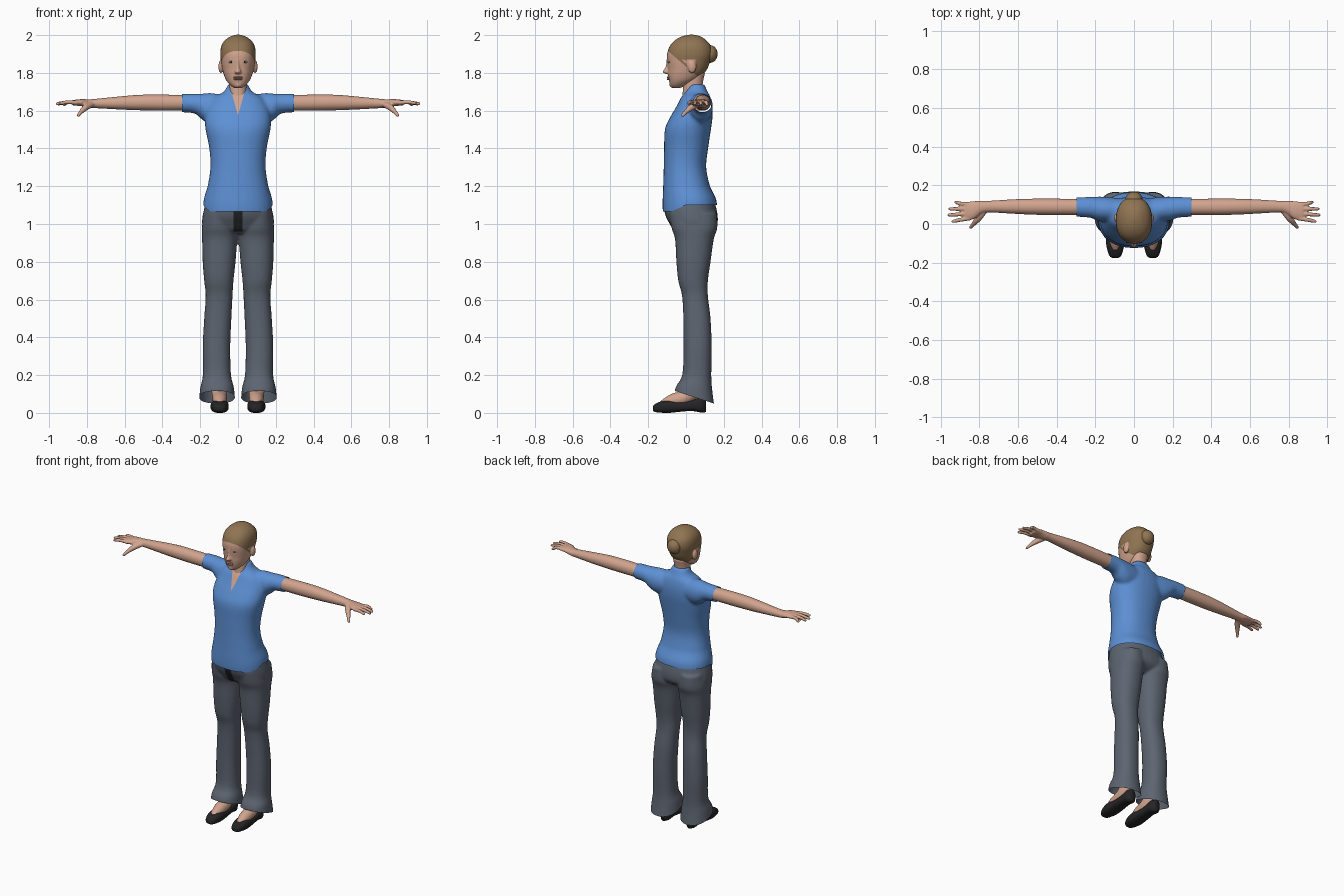
import bpy, bmesh, math
from mathutils import Vector, Matrix

cube = bpy.data.objects.get("Cube")
if cube:
    bpy.data.objects.remove(cube, do_unlink=True)


def material(name, rgb):
    mat = bpy.data.materials.new(name)
    mat.use_nodes = True
    colour = (*rgb, 1)
    mat.diffuse_color = colour
    shader = next(n for n in mat.node_tree.nodes if n.type == "BSDF_PRINCIPLED")
    shader.inputs["Base Color"].default_value = colour
    shader.inputs["Roughness"].default_value = 0.8
    return mat


SKIN = material("skin", (0.64, 0.37, 0.27))
SHIRT = material("blue shirt", (0.11, 0.28, 0.66))
TROUSERS = material("slate trousers", (0.11, 0.13, 0.165))
HAIR = material("light brown hair", (0.28, 0.175, 0.085))
BLACK = material("black leather", (0.018, 0.018, 0.02))
LIPS = material("lip pink", (0.5, 0.23, 0.18))
EYE = material("eye white", (0.5, 0.48, 0.46))


def spline(rows, steps=4):
    """Smoothly interpolate profile rows."""
    out = []
    for i in range(len(rows) - 1):
        a, b = rows[max(i - 1, 0)], rows[i]
        c, d = rows[i + 1], rows[min(i + 2, len(rows) - 1)]
        for k in range(steps):
            t = k / steps
            out.append([q + 0.5 * t * (r - p + t * (2 * p - 5 * q + 4 * r - s
                        + t * (3 * (q - r) + s - p)))
                        for p, q, r, s in zip(a, b, c, d)])
    return out + [rows[-1]]


def skin_rings(bm, rings):
    """Bridge rings of points and close both ends."""
    loops = [[bm.verts.new(p) for p in ring] for ring in rings]
    n = len(loops[0])
    for lo, hi in zip(loops, loops[1:]):
        for j in range(n):
            k = (j + 1) % n
            bm.faces.new((lo[j], lo[k], hi[k], hi[j]))
    bm.faces.new(loops[0])
    bm.faces.new(loops[-1])


def loft(bm, rows, axis="z", side=1, power=2.25, n=32):
    """Rows: position on the axis, then the bounds in the other two axes."""
    order = {"z": (1, 2, 0), "x": (0, 1, 2), "y": (1, 0, 2)}[axis]
    rings = []
    for t, a0, a1, b0, b1 in spline(rows):
        ring = []
        for j in range(n):
            ang = math.tau * j / n
            c, s = math.cos(ang), math.sin(ang)
            u = math.copysign(abs(c) ** (2 / power), c)
            v = math.copysign(abs(s) ** (2 / power), s)
            xyz = (t, (a0 + a1 + (a1 - a0) * u) / 2, (b0 + b1 + (b1 - b0) * v) / 2)
            p = Vector([xyz[o] for o in order])
            p.x *= side
            ring.append(p)
        rings.append(ring)
    skin_rings(bm, rings)


def tube(bm, rows, side=1, n=14):
    """Round tapering tube through rows of x, y, z, radius."""
    rows = spline(rows)
    pts = [Vector((r[0] * side, r[1], r[2])) for r in rows]
    rings = []
    for i, p in enumerate(pts):
        turn = (pts[min(i + 1, len(pts) - 1)] - pts[max(i - 1, 0)]).to_track_quat("Z", "Y")
        rings.append([p + turn @ Vector((math.cos(math.tau * j / n), math.sin(math.tau * j / n), 0))
                      * rows[i][3] for j in range(n)])
    skin_rings(bm, rings)


def ball(bm, centre, size):
    place = Matrix.Translation(centre) @ Matrix.Diagonal((*size, 1))
    bmesh.ops.create_uvsphere(bm, u_segments=20, v_segments=12, radius=1, matrix=place)


def finish(name, bm, mats, voxel=0, smooth=0):
    """Make the object; with a voxel size, fuse its pieces into one skin."""
    bmesh.ops.recalc_face_normals(bm, faces=bm.faces)
    mesh = bpy.data.meshes.new(name)
    bm.to_mesh(mesh)
    bm.free()
    ob = bpy.data.objects.new(name, mesh)
    bpy.context.scene.collection.objects.link(ob)
    if voxel:
        fuse = ob.modifiers.new("fuse", "REMESH")
        fuse.mode, fuse.voxel_size = "VOXEL", voxel
        relax = ob.modifiers.new("relax", "SMOOTH")
        relax.factor, relax.iterations = 0.5, smooth
        graph = bpy.context.evaluated_depsgraph_get()
        ob.data = bpy.data.meshes.new_from_object(ob.evaluated_get(graph))
        ob.modifiers.clear()
    ob.data.materials.clear()
    for mat in mats:
        ob.data.materials.append(mat)
    ob.data.shade_smooth()
    return ob


def edit(ob, cuts, rule=None, move=None):
    """Cut along planes (point, normal, trim below), then colour by a rule."""
    bm = bmesh.new()
    bm.from_mesh(ob.data)
    for point, normal, trim in cuts:
        geom = bm.verts[:] + bm.edges[:] + bm.faces[:]
        bmesh.ops.bisect_plane(bm, geom=geom, dist=1e-5, plane_co=point,
                               plane_no=Vector(normal).normalized(), clear_inner=trim)
    for f in bm.faces:
        f.material_index = int(bool(rule and rule(f.calc_center_median())))
    for v in bm.verts:
        if move:
            move(v.co)
    bm.to_mesh(ob.data)
    bm.free()
    ob.data.shade_smooth()


# Shirt: torso and short sleeves fused, V neck coloured as skin
bm = bmesh.new()
loft(bm, [(z, -w, w, f, b) for z, w, f, b in (
    (1.02, .185, -.115, .163), (1.07, .184, -.123, .164), (1.12, .179, -.124, .156),
    (1.2, .161, -.121, .127), (1.3, .146, -.118, .107), (1.4, .152, -.116, .117),
    (1.5, .172, -.112, .132), (1.56, .175, -.087, .14), (1.62, .16, -.052, .14),
    (1.67, .13, -.026, .13), (1.7, .076, -.006, .115), (1.74, .053, .012, .097))])
for side in (1, -1):
    loft(bm, [(.05, .0, .13, 1.54, 1.68), (.14, .012, .14, 1.53, 1.693), (.19, .018, .142, 1.552, 1.69),
              (.23, .033, .14, 1.585, 1.69), (.32, .038, .138, 1.592, 1.689)], "x", side, 2)
shirt = finish("shirt", bm, [SHIRT, SKIN], 0.009, 6)
neck_tip = (0, 0, 1.575)


def raise_hem(co):
    if co.z < 1.2:
        lift = 0.036 * min(max((co.y + 0.08) / 0.08, 0), 1)
        co.z += lift * (1.2 - co.z) / 0.135


edit(shirt, [((0, 0, 1.065), (0, 0, 1), True), ((.297, 0, 0), (-1, 0, 0), True),
             ((-.297, 0, 0), (1, 0, 0), True),
             (neck_tip, (1, 0, -.28), False), (neck_tip, (-1, 0, -.28), False)],
     lambda c: c.y < .05 and abs(c.x) < .28 * (c.z - neck_tip[2]), raise_hem)

# Trousers: hips and flared legs fused, with a dark fly
bm = bmesh.new()
loft(bm, [(z, -w, w, f, b) for z, w, f, b in (
    (1.14, .163, -.11, .14), (1.09, .177, -.117, .159), (1.04, .188, -.107, .168),
    (1.0, .189, -.086, .165), (.97, .16, -.068, .14), (.95, .1, -.04, .1))])
for side in (1, -1):
    loft(bm, [(1.06, .012, .18, -.09, .163), (.98, .001, .191, -.077, .166), (.92, .004, .19, -.058, .147),
              (.8, .013, .187, -.051, .13), (.7, .024, .179, -.041, .116), (.62, .029, .171, -.021, .116),
              (.5, .035, .179, -.014, .13), (.35, .041, .187, -.013, .136), (.2, .037, .186, -.02, .134),
              (.13, .021, .2, -.057, .138), (.02, .012, .211, -.07, .152)], "z", side)
trousers = finish("trousers", bm, [TROUSERS, BLACK], 0.008, 4)
edit(trousers, [((0, -.065, .118), (0, .322, 1), True),
                ((.024, 0, 0), (1, 0, 0), False), ((-.024, 0, 0), (1, 0, 0), False),
                ((0, 0, .96), (0, 0, 1), False), ((0, 0, 1.08), (0, 0, 1), False)],
     lambda c: c.y < 0 and abs(c.x) < .024 and .96 < c.z < 1.08)

# Arms with hands
for side, name in ((1, "left_arm"), (-1, "right_arm")):
    bm = bmesh.new()
    loft(bm, [(.25, .046, .13, 1.6, 1.682), (.4, .046, .131, 1.6, 1.685), (.52, .048, .131, 1.602, 1.684),
              (.62, .053, .128, 1.606, 1.676), (.75, .06, .12, 1.613, 1.663), (.79, .053, .12, 1.616, 1.66),
              (.83, .025, .118, 1.624, 1.661), (.875, .018, .114, 1.628, 1.656)], "x", side, 2.1)
    for base, tip, reach, drop in ((.029, .014, .945, 0), (.054, .047, .965, .003),
                                   (.078, .078, .96, .004), (.1, .112, .93, .008)):
        tube(bm, [(.85, base, 1.642, .011), (.9, (base + tip) / 2, 1.645, .0105),
                  (reach - .01, tip, 1.64 - drop, .0085), (reach, tip, 1.638 - drop, .004)], side)
    tube(bm, [(.77, .07, 1.635, .014), (.805, .03, 1.618, .017), (.832, -.002, 1.592, .011),
              (.845, -.018, 1.575, .0085), (.849, -.023, 1.57, .004)], side)
    finish(name, bm, [SKIN], 0.0045, 3)

# Neck
bm = bmesh.new()
loft(bm, [(1.6, -.06, .06, .0, .1), (1.66, -.052, .052, -.018, .092), (1.7, -.047, .047, -.017, .087),
          (1.74, -.047, .047, -.013, .088), (1.8, -.052, .052, .0, .1)])
finish("neck", bm, [SKIN])

# Head: skull, nose, chin and ears fused; hair coloured above the hairline
bm = bmesh.new()
loft(bm, [(z, -w, w, f, b) for z, w, f, b in (
    (1.72, .02, -.072, -.03), (1.735, .041, -.083, .0), (1.76, .062, -.09, .05),
    (1.79, .075, -.095, .088), (1.82, .083, -.096, .112), (1.86, .09, -.1, .128),
    (1.9, .094, -.1, .139), (1.94, .089, -.087, .133), (1.97, .072, -.062, .11),
    (1.992, .042, -.025, .08), (2.002, .012, .015, .045))])
loft(bm, [(1.872, -.007, .007, -.103, -.06), (1.83, -.01, .01, -.109, -.06),
          (1.806, -.018, .018, -.123, -.06), (1.795, -.013, .013, -.11, -.06)])
ball(bm, (0, -.07, 1.737), (.02, .018, .016))
for side in (1, -1):
    ball(bm, (.09 * side, .032, 1.833), (.014, .022, .034))
head = finish("head", bm, [SKIN, HAIR], 0.0045, 3)
slant = Vector((0, .86, 1))
brow = Vector((0, -.09, 1.911))
edit(head, [(brow, slant, False), ((0, 0, 1.785), (0, 0, 1), False)],
     lambda c: (c - brow).dot(slant) > 0 and c.z > 1.785
     and not (abs(c.x) > .088 and c.z < 1.868 and c.y < .056))

# Hair bun
bm = bmesh.new()
ball(bm, (0, .127, 1.9), (.045, .04, .047))
finish("hair_bun", bm, [HAIR])

# Mouth and eyes
bm = bmesh.new()
for height in (1.776, 1.767):
    ball(bm, (0, -.09, height), (.025, .012, .006))
finish("lips", bm, [LIPS])
for side, word in ((1, "left"), (-1, "right")):
    for part, mat, front, size in (("eye", EYE, -.089, (.015, .007, .006)),
                                   ("iris", BLACK, -.0935, (.005, .004, .005))):
        bm = bmesh.new()
        ball(bm, (.036 * side, front, 1.858), size)
        finish(f"{word}_{part}", bm, [mat])

# Feet and slip-on shoes
for side, word in ((1, "left"), (-1, "right")):
    bm = bmesh.new()
    tube(bm, [(.097, -.13, .042, .02), (.097, -.07, .064, .036), (.097, .0, .085, .04),
              (.1, .04, .13, .04), (.105, .055, .25, .035)], side, 20)
    finish(f"{word}_foot", bm, [SKIN])
    bm = bmesh.new()
    loft(bm, [(y, .097 - w, .097 + w, lo, hi) for y, w, lo, hi in (
        (-.176, .014, .012, .032), (-.165, .03, .005, .046), (-.13, .042, .001, .062),
        (-.09, .048, 0, .068), (-.03, .044, .006, .06), (.03, .039, .01, .068),
        (.08, .037, .002, .085), (.105, .02, .004, .08))], "y", side, 2.6)
    finish(f"{word}_shoe", bm, [BLACK])
